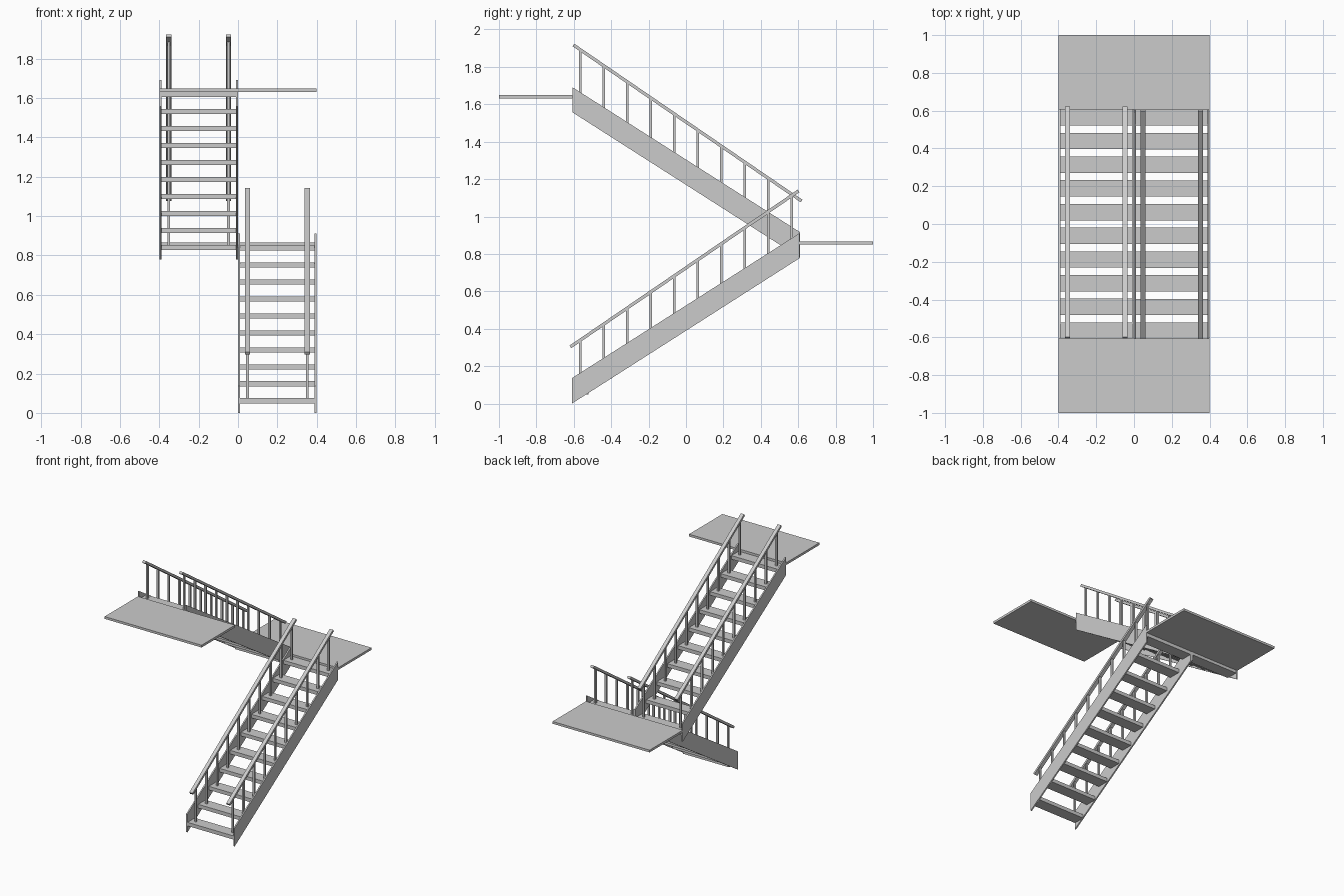
import bpy
import bmesh
from math import atan2, hypot
from mathutils import Matrix, Vector

if "Cube" in bpy.data.objects:
    bpy.data.objects.remove(bpy.data.objects["Cube"])

STEPS = 10
RUN, RISE = 0.1255, 0.0863       # spacing of treads
Y0, Z0 = -0.565, 0.061           # centre of the first tread
FLIGHT = 0.78                    # height of one flight


def finish(bm, name):
    bmesh.ops.recalc_face_normals(bm, faces=bm.faces)
    me = bpy.data.meshes.new(name)
    bm.to_mesh(me)
    bm.free()
    ob = bpy.data.objects.new(name, me)
    bpy.context.collection.objects.link(ob)
    return ob


def add_box(bm, centre, size, tilt=0.0):
    m = (Matrix.Translation(Vector(centre)) @ Matrix.Rotation(tilt, 4, 'X')
         @ Matrix.Diagonal((*size, 1)))
    bmesh.ops.create_cube(bm, size=1, matrix=m)


def flight(label, cx, d, base):
    """One straight flight; d = +1 climbs towards +y, d = -1 towards -y."""
    # Sloped side boards
    bm = bmesh.new()
    for x in (cx - 0.2, cx + 0.19):
        prof = [(-0.61, 0), (0.607, 0.777), (0.607, 0.911), (-0.61, 0.136)]
        face = bm.faces.new([bm.verts.new((x, d * y, base + z)) for y, z in prof])
        ext = bmesh.ops.extrude_face_region(bm, geom=[face], use_keep_orig=True)
        verts = [g for g in ext['geom'] if isinstance(g, bmesh.types.BMVert)]
        bmesh.ops.translate(bm, verts=verts, vec=(0.01, 0, 0))
    finish(bm, label + "_stringers")

    # Open treads
    bm = bmesh.new()
    for i in range(STEPS):
        add_box(bm, (cx, d * (Y0 + i * RUN), base + Z0 + i * RISE), (0.38, 0.087, 0.027))
    finish(bm, label + "_treads")

    # Handrails, one on each side
    ya, za, yb, zb = -0.618, 0.303, 0.602, 1.137
    slope = (zb - za) / (yb - ya)
    bm = bmesh.new()
    for x in (cx - 0.152, cx + 0.152):
        add_box(bm, (x, d * (ya + yb) / 2, base + (za + zb) / 2),
                (0.027, hypot(yb - ya, zb - za), 0.017), d * atan2(zb - za, yb - ya))
    finish(bm, label + "_handrails")

    # Balusters from each tread up to the handrail
    bm = bmesh.new()
    for x in (cx - 0.152, cx + 0.152):
        for i in range(STEPS):
            y = Y0 + i * RUN
            low = Z0 + i * RISE
            top = za + slope * (y - ya)
            add_box(bm, (x, d * y, base + (low + top) / 2), (0.014, 0.013, top - low))
    finish(bm, label + "_balusters")


flight("lower", 0.2, 1, 0)
flight("upper", -0.2, -1, FLIGHT)

# Landings at the top of each flight
for name, d, z in (("middle_landing", 1, 0.858), ("top_landing", -1, 1.64)):
    bm = bmesh.new()
    add_box(bm, (0, d * 0.8035, z), (0.8, 0.393, 0.017))
    finish(bm, name)
